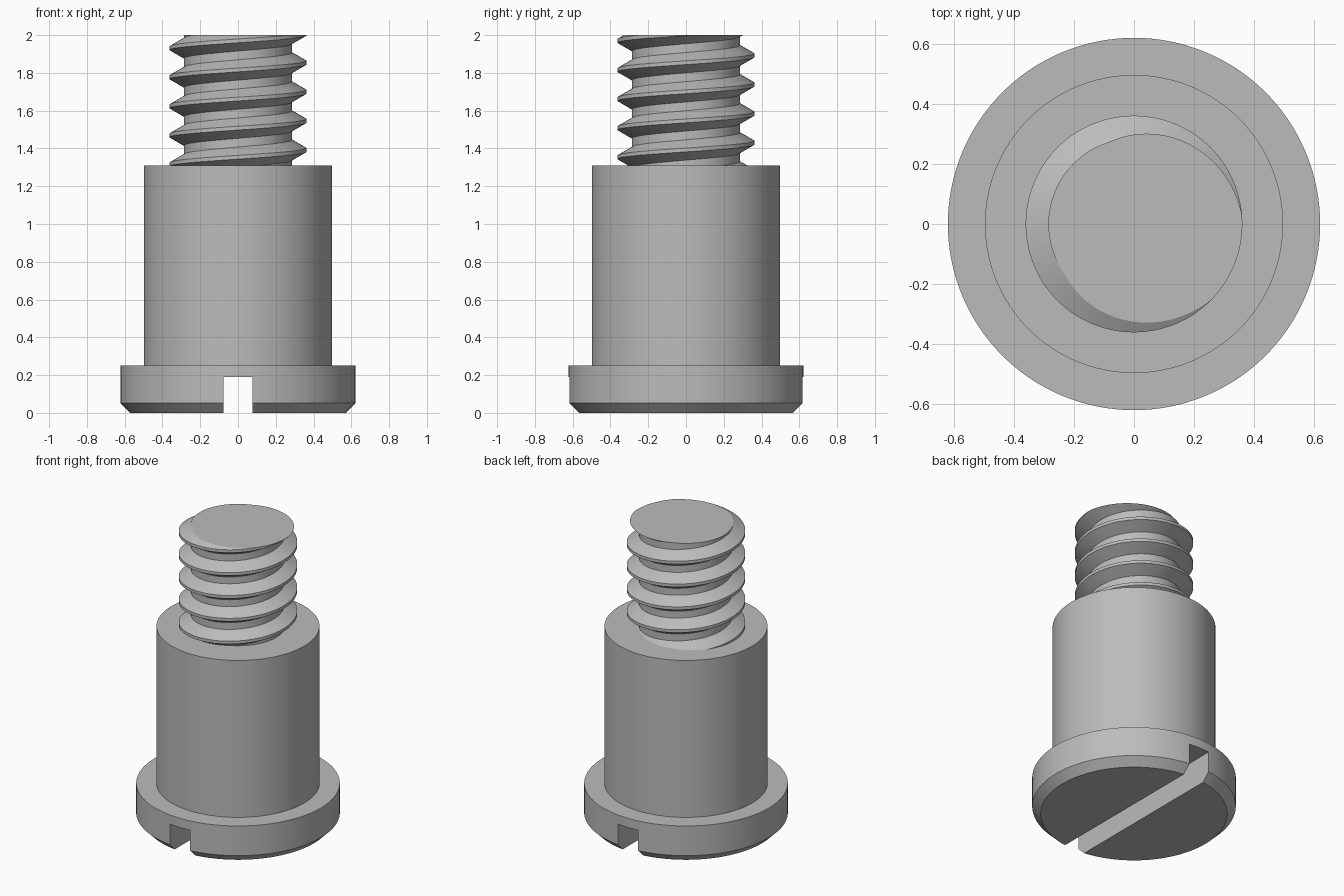
import bpy
import bmesh
import math

if "Cube" in bpy.data.objects:
    bpy.data.objects.remove(bpy.data.objects["Cube"], do_unlink=True)

STEPS = 128
SHOULDER_TOP = 1.31
TOP = 2.0

steel = bpy.data.materials.new("grey steel")
steel.use_nodes = True
steel.diffuse_color = (0.5, 0.5, 0.5, 1)
steel.node_tree.nodes["Principled BSDF"].inputs["Base Color"].default_value = (0.5, 0.5, 0.5, 1)


def make_object(name, bm):
    bmesh.ops.recalc_face_normals(bm, faces=bm.faces[:])
    mesh = bpy.data.meshes.new(name)
    bm.to_mesh(mesh)
    bm.free()
    mesh.materials.append(steel)
    obj = bpy.data.objects.new(name, mesh)
    bpy.context.collection.objects.link(obj)
    return obj


def activate(obj):
    bpy.ops.object.select_all(action="DESELECT")
    obj.select_set(True)
    bpy.context.view_layer.objects.active = obj


def lathe(name, profile):
    """Closed solid turned around z; the ends get flat caps."""
    bm = bmesh.new()
    rings = []
    for r, z in profile:
        rings.append([bm.verts.new((r * math.cos(math.tau * i / STEPS),
                                    r * math.sin(math.tau * i / STEPS), z))
                      for i in range(STEPS)])
    for low, high in zip(rings, rings[1:]):
        for i in range(STEPS):
            j = (i + 1) % STEPS
            bm.faces.new((low[i], low[j], high[j], high[i]))
    bm.faces.new(rings[0])
    bm.faces.new(rings[-1])
    return make_object(name, bm)


# Chamfered head and plain shoulder
body = lathe("head_and_shoulder", [(0.57, 0), (0.622, 0.052), (0.622, 0.252),
                                   (0.498, 0.252), (0.498, SHOULDER_TOP)])

# Screwdriver slot across the head
bm = bmesh.new()
bmesh.ops.create_cube(bm, size=1)
bmesh.ops.scale(bm, vec=(0.152, 2, 0.38), verts=bm.verts[:])
cutter = make_object("slot_cutter", bm)
cutter.hide_render = True
slot = body.modifiers.new("slot", "BOOLEAN")
slot.operation = "DIFFERENCE"
slot.solver = "EXACT"
slot.object = cutter
activate(body)
bpy.ops.object.modifier_apply(modifier=slot.name)
bpy.data.objects.remove(cutter, do_unlink=True)

# Right-handed thread: helical strip with flat crest and root
PITCH, MAJOR, ROOT = 0.154, 0.362, 0.286
CREST = 0.01                                       # half width of the crest
FLANK = CREST + (MAJOR - ROOT) / math.sqrt(3)      # half width at the root
section = [(MAJOR, -CREST), (MAJOR, CREST), (ROOT, FLANK),
           (ROOT, PITCH - FLANK), (MAJOR, PITCH - CREST)]
FIRST_CREST = 2.008 - 6 * PITCH

bm = bmesh.new()
previous = None
for i in range(STEPS * 7 + 1):
    a = math.tau * i / STEPS
    rise = FIRST_CREST + PITCH * i / STEPS
    row = [bm.verts.new((r * math.cos(a), r * math.sin(a), rise + z)) for r, z in section]
    if previous:
        for k in range(len(section) - 1):
            bm.faces.new((previous[k], row[k], row[k + 1], previous[k + 1]))
    previous = row
bmesh.ops.remove_doubles(bm, verts=bm.verts[:], dist=0.0002)

# Cut both ends flat and cap them
for z, direction in ((SHOULDER_TOP - 0.01, -1), (TOP, 1)):
    cut = bmesh.ops.bisect_plane(bm, geom=bm.verts[:] + bm.edges[:] + bm.faces[:],
                                 plane_co=(0, 0, z), plane_no=(0, 0, direction),
                                 clear_outer=True)
    rim = [e for e in cut["geom_cut"] if isinstance(e, bmesh.types.BMEdge)]
    bmesh.ops.edgeloop_fill(bm, edges=rim)
thread = make_object("threaded_shank", bm)

for obj in (body, thread):
    activate(obj)
    bpy.ops.object.shade_smooth_by_angle(angle=math.radians(30))
